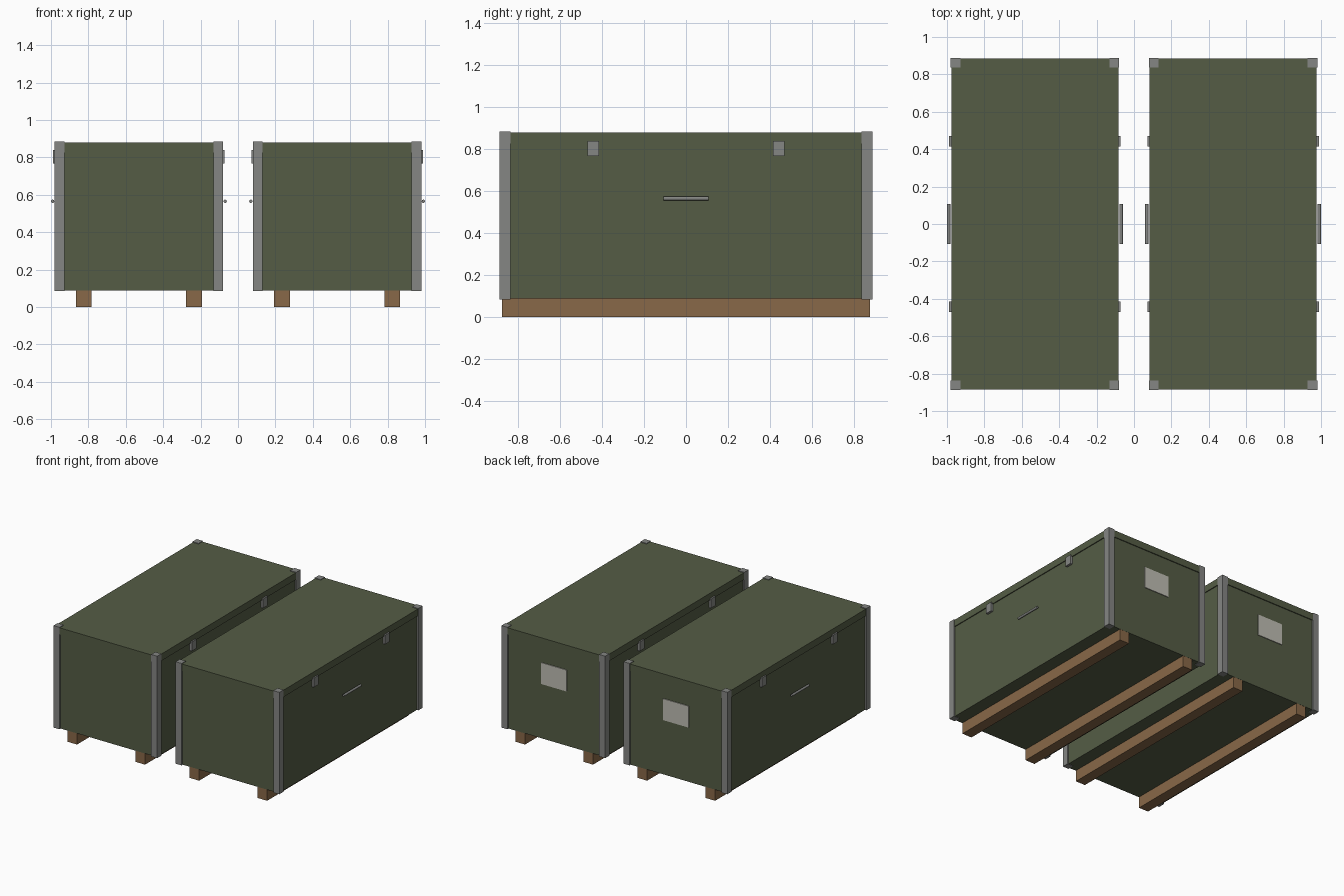
import bpy, bmesh, math
from mathutils import Matrix

if "Cube" in bpy.data.objects:
    bpy.data.objects.remove(bpy.data.objects["Cube"])


def material(name, rgb):
    m = bpy.data.materials.new(name)
    m.diffuse_color = (*rgb, 1.0)
    m.use_nodes = True
    m.node_tree.nodes["Principled BSDF"].inputs["Base Color"].default_value = m.diffuse_color
    return m


OLIVE = material("olive paint", (0.09, 0.108, 0.06))
STEEL = material("grey steel", (0.235, 0.24, 0.23))
WOOD = material("brown wood", (0.25, 0.14, 0.065))
PAPER = material("pale label", (0.52, 0.51, 0.45))


def finish(bm, name, mat):
    me = bpy.data.meshes.new(name)
    bm.to_mesh(me)
    bm.free()
    me.materials.append(mat)
    ob = bpy.data.objects.new(name, me)
    bpy.context.collection.objects.link(ob)
    return ob


def box(name, centre, size, mat):
    bm = bmesh.new()
    bmesh.ops.create_cube(bm, size=1.0,
                          matrix=Matrix.Translation(centre) @ Matrix.Diagonal((*size, 1)))
    return finish(bm, name, mat)


def bar_along_y(name, centre, radius, length, mat):
    bm = bmesh.new()
    bmesh.ops.create_cone(bm, cap_ends=True, segments=12, radius1=radius, radius2=radius,
                          depth=length, matrix=Matrix.Translation(centre)
                          @ Matrix.Rotation(math.pi / 2, 4, 'X'))
    return finish(bm, name, mat)


def crate(label, cx):
    # Body and slightly overhanging lid
    box(label + "_body", (cx, 0, 0.457), (0.88, 1.756, 0.738), OLIVE)
    box(label + "_lid", (cx, 0, 0.853), (0.894, 1.77, 0.054), OLIVE)
    # Shipping label on the back
    box(label + "_back_label", (cx, 0.88, 0.6), (0.22, 0.008, 0.168), PAPER)
    for s, side in ((-1, "left"), (1, "right")):
        # Wooden runner
        box(f"{label}_{side}_runner", (cx + s * 0.295, 0, 0.045), (0.084, 1.754, 0.09), WOOD)
        # Carrying handle
        bar_along_y(f"{label}_{side}_handle", (cx + s * 0.461, 0, 0.565), 0.009, 0.212, STEEL)
        for t, end in ((-1, "front"), (1, "back")):
            # Corner post and lid latch
            box(f"{label}_{side}_{end}_post", (cx + s * 0.424, t * 0.862, 0.485),
                (0.052, 0.052, 0.8), STEEL)
            box(f"{label}_{side}_{end}_latch", (cx + s * 0.448, t * 0.442, 0.803),
                (0.02, 0.056, 0.072), STEEL)


crate("left_crate", -0.53)
crate("right_crate", 0.53)
